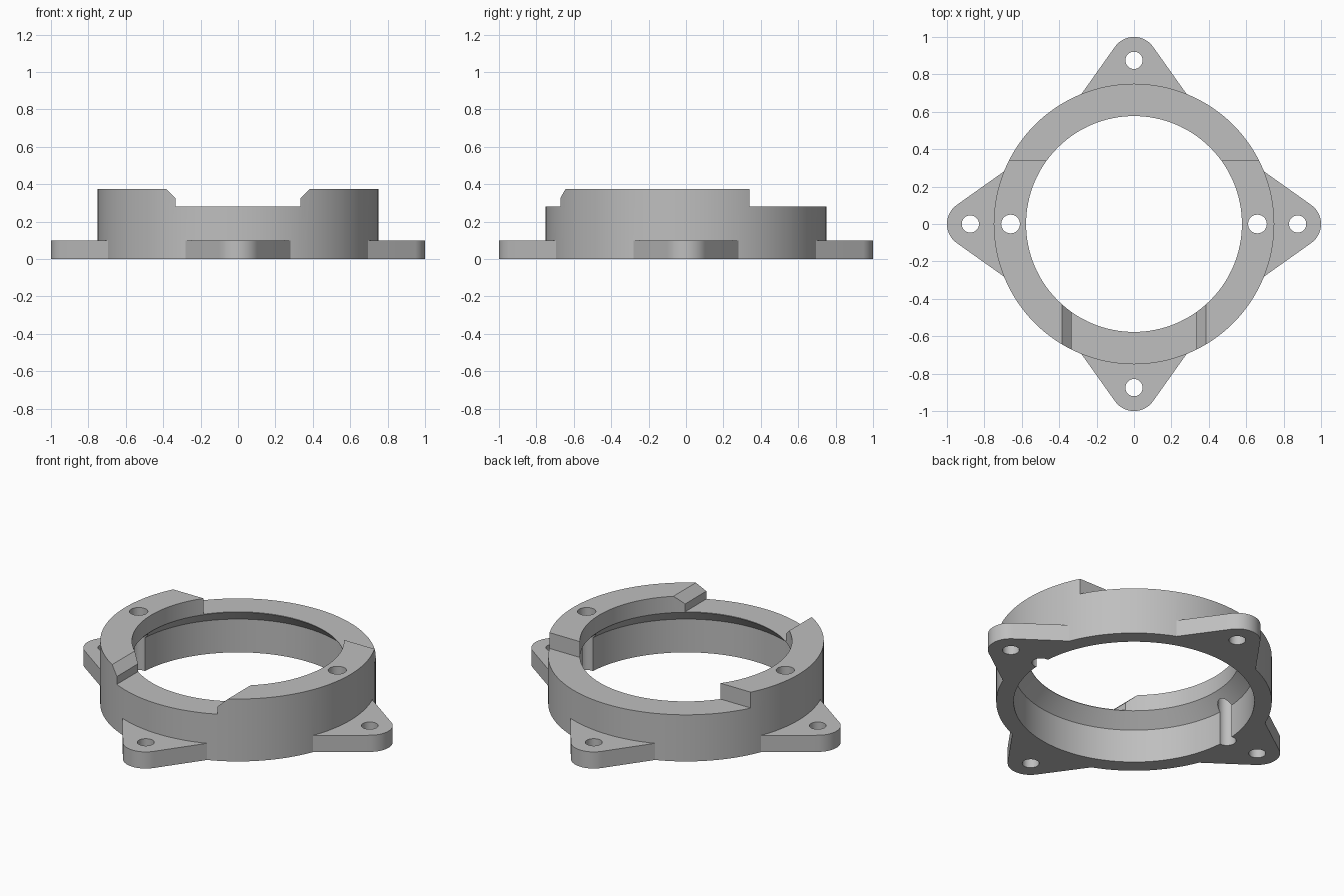
import bpy, bmesh, math
from mathutils import Matrix

cube = bpy.data.objects.get("Cube")
if cube:
    bpy.data.objects.remove(cube, do_unlink=True)

grey = bpy.data.materials.new("plain grey")
grey.use_nodes = True
grey.diffuse_color = (0.52, 0.52, 0.52, 1)
grey.node_tree.nodes["Principled BSDF"].inputs["Base Color"].default_value = grey.diffuse_color

TOP, LEDGE, FLANGE = 0.375, 0.28, 0.1
OUTER, BORE, LIP = 0.75, 0.655, 0.577


def add_object(name, bm):
    bmesh.ops.recalc_face_normals(bm, faces=bm.faces)
    mesh = bpy.data.meshes.new(name)
    bm.to_mesh(mesh)
    bm.free()
    mesh.materials.append(grey)
    obj = bpy.data.objects.new(name, mesh)
    bpy.context.collection.objects.link(obj)
    return obj


def prism(name, points, depth):
    """Extrude a closed outline of 3D points along the depth vector."""
    bm = bmesh.new()
    face = bm.faces.new([bm.verts.new(p) for p in points])
    side = bmesh.ops.extrude_face_region(bm, geom=[face])["geom"]
    bmesh.ops.translate(bm, vec=depth,
                        verts=[v for v in side if isinstance(v, bmesh.types.BMVert)])
    if not face.is_valid or len(bm.faces) < len(points) + 2:
        bm.faces.new([v for v in bm.verts][:len(points)])
    return add_object(name, bm)


def combine(target, other, operation):
    mod = target.modifiers.new(operation.lower(), "BOOLEAN")
    mod.object, mod.operation, mod.solver = other, operation, "EXACT"
    bpy.context.view_layer.objects.active = target
    bpy.ops.object.modifier_apply(modifier=mod.name)
    bpy.data.objects.remove(other, do_unlink=True)


# Ring: wall profile with an undercut lip, turned around z
profile = [(BORE, 0), (OUTER, 0), (OUTER, TOP), (LIP, TOP), (LIP, LEDGE - 0.003), (BORE, 0.2)]
bm = bmesh.new()
steps = 128
loops = [[bm.verts.new((r * math.cos(a), r * math.sin(a), z)) for r, z in profile]
         for a in (2 * math.pi * i / steps for i in range(steps))]
for i in range(steps):
    here, there = loops[i], loops[(i + 1) % steps]
    for j in range(len(profile)):
        k = (j + 1) % len(profile)
        bm.faces.new((here[j], there[j], there[k], here[k]))
ring = add_object("mounting_ring", bm)

# Step down across the back
combine(ring, prism("back_cutter", [(-1, 0.34, LEDGE), (1, 0.34, LEDGE),
                                    (1, 1, LEDGE), (-1, 1, LEDGE)], (0, 0, 0.3)), "DIFFERENCE")

# Front notch with bevelled upper corners
half = [(0.335, LEDGE), (0.335, 0.327), (0.385, TOP), (0.435, 0.425)]
notch = [(x, -1, z) for x, z in half] + [(-x, -1, z) for x, z in reversed(half)]
combine(ring, prism("notch_cutter", notch, (0, 0.9, 0)), "DIFFERENCE")

# Four tapered lugs with round tips
tip, radius = 0.875, 0.125
lean = math.atan2(0.815, 0.58)
arc = [-lean + 2 * lean * i / 24 for i in range(25)]
outline = [(0.66, -0.306, 0)]
outline += [(tip + radius * math.cos(a), radius * math.sin(a), 0) for a in arc]
outline += [(0.66, 0.306, 0)]
for i in range(4):
    lug = prism("lug", outline, (0, 0, FLANGE))
    lug.data.transform(Matrix.Rotation(i * math.pi / 2, 4, "Z"))
    combine(ring, lug, "UNION")

# Screw holes: one per lug, and two through the ring
holes = [(tip, 0), (-tip, 0), (0, tip), (0, -tip), (0.66, 0), (-0.66, 0)]
for x, y in holes:
    bm = bmesh.new()
    size = 0.046 if max(abs(x), abs(y)) > OUTER else 0.05
    bmesh.ops.create_cone(bm, cap_ends=True, segments=32, radius1=size, radius2=size,
                          depth=1, matrix=Matrix.Translation((x, y, 0.2)))
    combine(ring, add_object("hole_cutter", bm), "DIFFERENCE")

# Smooth round walls, sharp edges
bpy.ops.object.select_all(action="DESELECT")
ring.select_set(True)
bpy.context.view_layer.objects.active = ring
bpy.ops.object.shade_smooth_by_angle(angle=math.radians(25))
